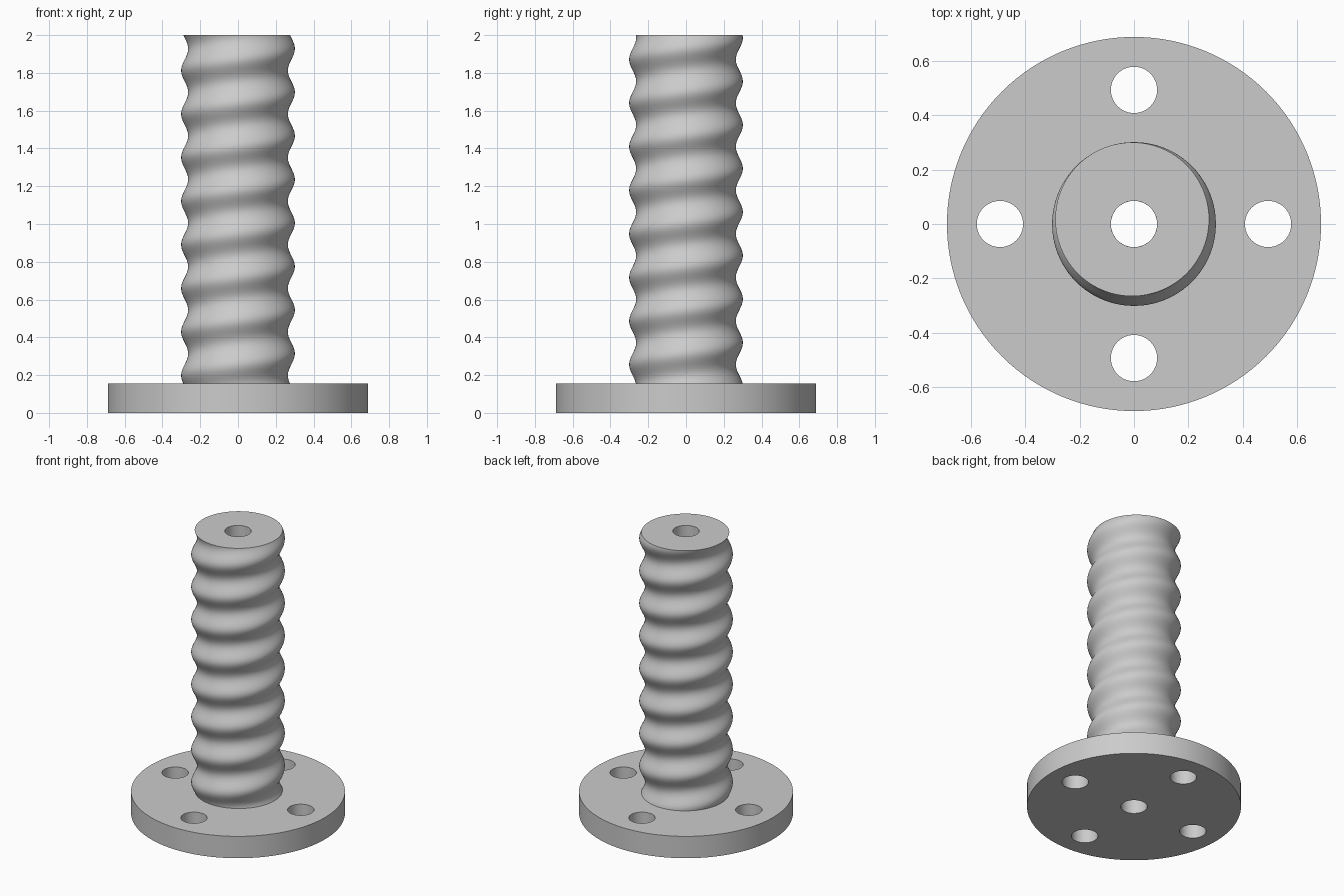
import bpy, bmesh, math
from math import cos, sin, pi, radians

if "Cube" in bpy.data.objects:
    bpy.data.objects.remove(bpy.data.objects["Cube"])

HEIGHT, FLANGE_TOP = 2.0, 0.155
FLANGE_R, HOLE_R, BOLT_R = 0.6875, 0.085, 0.493
SHAFT_R, OFFSET, TURNS = 0.2825, 0.0185, 8
SEGS, RINGS_PER_TURN = 96, 24

grey = bpy.data.materials.new("plain grey")
grey.use_nodes = True
COLOUR = (0.6, 0.6, 0.6, 1)
grey.diffuse_color = COLOUR
grey.node_tree.nodes["Principled BSDF"].inputs["Base Color"].default_value = COLOUR


def ring(bm, x, y, z, r, n=SEGS):
    return [bm.verts.new((x + r * cos(2 * pi * i / n), y + r * sin(2 * pi * i / n), z))
            for i in range(n)]


def bridge(bm, a, b):
    for i in range(len(a)):
        j = (i + 1) % len(a)
        bm.faces.new((a[i], a[j], b[j], b[i]))


def finish(bm, name):
    bmesh.ops.recalc_face_normals(bm, faces=bm.faces)
    mesh = bpy.data.meshes.new(name)
    bm.to_mesh(mesh)
    bm.free()
    mesh.materials.append(grey)
    obj = bpy.data.objects.new(name, mesh)
    bpy.context.collection.objects.link(obj)
    bpy.ops.object.select_all(action="DESELECT")
    obj.select_set(True)
    bpy.context.view_layer.objects.active = obj
    bpy.ops.object.shade_smooth_by_angle(angle=radians(35))
    return obj


# Flange: disc with a centre bore and four bolt holes
bm = bmesh.new()
loops = [ring(bm, 0, 0, 0, FLANGE_R, 128), ring(bm, 0, 0, 0, HOLE_R, 48)]
for k in range(4):
    a = k * pi / 2
    loops.append(ring(bm, BOLT_R * cos(a), BOLT_R * sin(a), 0, HOLE_R, 48))
for loop in loops:
    for i, v in enumerate(loop):
        bm.edges.new((v, loop[(i + 1) % len(loop)]))
bmesh.ops.triangle_fill(bm, edges=bm.edges[:], use_beauty=True)
top = bmesh.ops.extrude_face_region(bm, geom=bm.faces[:], use_keep_orig=True)
bmesh.ops.translate(bm, vec=(0, 0, FLANGE_TOP),
                    verts=[g for g in top["geom"] if isinstance(g, bmesh.types.BMVert)])
finish(bm, "flange")

# Threaded shaft: an off-centre circle twisted upwards around a straight bore
bm = bmesh.new()
steps = TURNS * RINGS_PER_TURN
rings = []
for s in range(steps + 1):
    t = s / steps
    a = radians(112) + 2 * pi * TURNS * t
    rings.append(ring(bm, OFFSET * cos(a), OFFSET * sin(a),
                      FLANGE_TOP + t * (HEIGHT - FLANGE_TOP), SHAFT_R))
for low, high in zip(rings, rings[1:]):
    bridge(bm, low, high)
bore_top = ring(bm, 0, 0, HEIGHT, HOLE_R)
bore_low = ring(bm, 0, 0, FLANGE_TOP, HOLE_R)
bridge(bm, rings[-1], bore_top)
bridge(bm, bore_top, bore_low)
bridge(bm, bore_low, rings[0])
finish(bm, "threaded_shaft")
